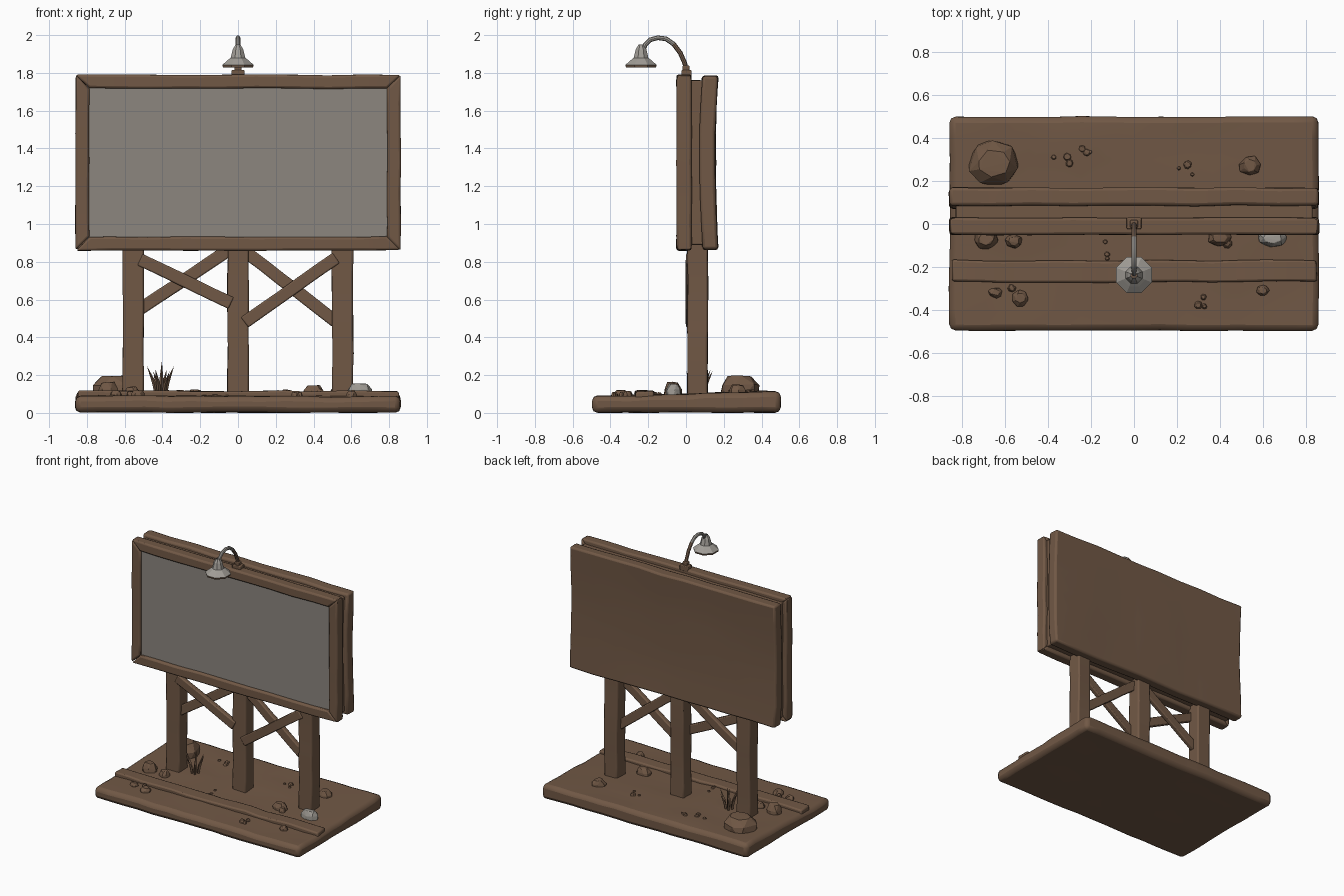
import bpy, bmesh, math, random
from mathutils import Vector, Matrix, noise

if "Cube" in bpy.data.objects:
    bpy.data.objects.remove(bpy.data.objects["Cube"])

random.seed(4)


def material(name, rgb):
    m = bpy.data.materials.new(name)
    m.diffuse_color = (*rgb, 1)
    m.use_nodes = True
    m.node_tree.nodes["Principled BSDF"].inputs["Base Color"].default_value = m.diffuse_color
    return m


WOOD = material("brown wood", (0.165, 0.098, 0.060))
PANEL = material("panel grey", (0.265, 0.240, 0.212))
METAL = material("lamp grey", (0.36, 0.34, 0.31))
RUST = material("rusty brown", (0.19, 0.12, 0.08))
STONE = material("pale stone", (0.33, 0.31, 0.28))


def finish(bm, name, mats, smooth=True, bevel=0.0):
    bmesh.ops.recalc_face_normals(bm, faces=bm.faces)
    me = bpy.data.meshes.new(name)
    bm.to_mesh(me)
    bm.free()
    ob = bpy.data.objects.new(name, me)
    bpy.context.collection.objects.link(ob)
    for m in mats:
        me.materials.append(m)
    if bevel:
        mod = ob.modifiers.new("worn edges", 'BEVEL')
        mod.width, mod.segments = bevel, 2
        mod.limit_method, mod.angle_limit = 'ANGLE', math.radians(50)
    if smooth:
        bpy.ops.object.select_all(action='DESELECT')
        ob.select_set(True)
        bpy.context.view_layer.objects.active = ob
        bpy.ops.object.shade_smooth_by_angle(angle=math.radians(40))
    return ob


def box(name, lo, hi, cuts=(1, 1, 1), wobble=0.006, bevel=0.012, mat=WOOD,
        warp=None, place=None):
    """Worn beam: a cut-up block, optionally warped, placed and roughened."""
    lo, hi = Vector(lo), Vector(hi)
    bm = bmesh.new()
    bmesh.ops.create_cube(bm, size=1)
    for v in bm.verts:
        v.co = Vector([lo[i] + (v.co[i] + 0.5) * (hi[i] - lo[i]) for i in range(3)])
    for ax in range(3):
        for k in range(1, cuts[ax]):
            co, no = Vector(lo), Vector((0, 0, 0))
            co[ax] = lo[ax] + (hi[ax] - lo[ax]) * k / cuts[ax]
            no[ax] = 1
            bmesh.ops.bisect_plane(bm, geom=bm.verts[:] + bm.edges[:] + bm.faces[:],
                                   plane_co=co, plane_no=no)
    for v in bm.verts:
        if warp:
            warp(v.co)
        if place:
            v.co = place @ v.co
        n = noise.noise_vector(v.co * 5 + Vector((len(name) * 3.7, 0, 0)))
        v.co += n * wobble
    return finish(bm, name, [mat], bevel=bevel)


# Ground slab, lower toward the front, and the raised strip across it
def slope_ground(co):
    if co.z > 0.05:
        co.z += 0.012 * min(1, max(-1, co.y * 2.5))
        co.z += 0.008 * noise.noise(co * 7)
    else:
        co.z = 0.003


box("ground_slab", (-0.86, -0.497, 0), (0.86, 0.5, 0.1), (14, 10, 1), 0.005, 0.028,
    warp=slope_ground)
box("ground_strip", (-0.852, -0.27, 0.05), (0.852, -0.17, 0.116), (14, 1, 1), 0.008, 0.01)

# Posts
for side, x in (("left", -0.555), ("middle", 0), ("right", 0.553)):
    box(side + "_post", (x - 0.056, 0.008, 0.06), (x + 0.056, 0.115, 0.95), (1, 1, 7),
        0.006, 0.01)

# Crossed braces between posts: (x, z) ends and depth
braces = [(-0.51, 0.805, -0.045, 0.585, 0.0), (-0.51, 0.555, -0.045, 0.865, 0.034),
          (0.045, 0.485, 0.51, 0.815, 0.0), (0.045, 0.85, 0.51, 0.49, 0.034)]
for i, (x0, z0, x1, z1, y) in enumerate(braces):
    half = math.hypot(x1 - x0, z1 - z0) / 2 + 0.01
    place = (Matrix.Translation(((x0 + x1) / 2, y + 0.016, (z0 + z1) / 2))
             @ Matrix.Rotation(-math.atan2(z1 - z0, x1 - x0), 4, 'Y'))
    box(f"brace_{i + 1}", (-half, -0.018, -0.033), (half, 0.018, 0.033), (5, 1, 1),
        0.004, 0.007, place=place)

# Mitred frame bars around the front panel
X, Z0, Z1, W = 0.86, 0.86, 1.79, 0.072


def mitre_horizontal(inner_z):
    def warp(co):
        if abs(co.z - inner_z) < 1e-4 and abs(co.x) > X - 1e-4:
            co.x -= math.copysign(W, co.x)
    return warp


def mitre_vertical(sign):
    def warp(co):
        if abs(co.x - sign * (X - W)) < 1e-4:
            if co.z > Z1 - 1e-4:
                co.z -= W
            elif co.z < Z0 + 1e-4:
                co.z += W
    return warp


box("frame_top", (-X, -0.05, Z1 - W), (X, 0.03, Z1), (9, 1, 1), 0.005, 0.012,
    warp=mitre_horizontal(Z1 - W))
box("frame_bottom", (-X, -0.05, Z0), (X, 0.03, Z0 + W), (9, 1, 1), 0.005, 0.012,
    warp=mitre_horizontal(Z0 + W))
for side, s in (("left", -1), ("right", 1)):
    a, b = sorted((s * X, s * (X - W)))
    box("frame_" + side, (a, -0.05, Z0), (b, 0.03, Z1), (1, 1, 6), 0.005, 0.012,
        warp=mitre_vertical(s))

# Blank sign panel, core board and bowed back board
box("sign_panel", (-0.8, -0.028, 0.92), (0.8, 0.0, 1.73), wobble=0, bevel=0, mat=PANEL)
box("core_board", (-0.83, 0.0, 0.89), (0.83, 0.1, 1.76), (6, 1, 4), 0.004, 0.006)


def bow(co):
    t = (co.z - 1.325) / 0.465
    co.y -= 0.016 * (1 - t * t)


box("back_board", (-X, 0.088, 0.865), (X, 0.17, 1.785), (9, 1, 6), 0.008, 0.014, warp=bow)

# Lamp mount and curved pipe
box("lamp_mount", (-0.034, -0.024, 1.775), (0.034, 0.03, 1.815), wobble=0, bevel=0.005)
box("lamp_socket", (-0.018, -0.018, 1.80), (0.018, 0.018, 1.84), wobble=0, bevel=0.006)
path = [(0.0, 1.81), (-0.006, 1.85), (-0.03, 1.905), (-0.065, 1.952), (-0.105, 1.98),
        (-0.15, 1.986), (-0.19, 1.975), (-0.215, 1.95), (-0.232, 1.91)]
bm = bmesh.new()
rings = []
for i, (y, z) in enumerate(path):
    a, b = path[max(0, i - 1)], path[min(len(path) - 1, i + 1)]
    t = Vector((0, b[0] - a[0], b[1] - a[1])).normalized()
    n = t.cross(Vector((1, 0, 0)))
    r = 0.0125
    rings.append([bm.verts.new(Vector((0, y, z)) + Vector((r * math.cos(k * math.pi / 4), 0, 0))
                               + n * r * math.sin(k * math.pi / 4)) for k in range(8)])
for i, (p, q) in enumerate(zip(rings, rings[1:])):
    for k in range(8):
        f = bm.faces.new((p[k], p[(k + 1) % 8], q[(k + 1) % 8], q[k]))
        f.material_index = 1 if i < 3 else 0
finish(bm, "lamp_pipe", [METAL, RUST])

# Eight-sided lamp shade: grey outside, rusty rim and inside
profile = [(0.014, 1.95), (0.030, 1.925), (0.042, 1.88), (0.058, 1.868), (0.090, 1.842),
           (0.086, 1.829), (0.050, 1.855), (0.0, 1.872)]
bm = bmesh.new()
rings = [[bm.verts.new((r * math.cos((k + .5) * math.pi / 4),
                        -0.238 + r * math.sin((k + .5) * math.pi / 4), z))
          for k in range(8)] for r, z in profile]
for i, (p, q) in enumerate(zip(rings, rings[1:])):
    for k in range(8):
        f = bm.faces.new((p[k], p[(k + 1) % 8], q[(k + 1) % 8], q[k]))
        f.material_index = 1 if i >= 4 else 0
bmesh.ops.remove_doubles(bm, verts=bm.verts, dist=1e-4)
finish(bm, "lamp_shade", [METAL, RUST], smooth=False)


# Rocks: faceted hulls half sunk in the ground
def rock(name, x, y, rx, ry, top, mat=WOOD):
    bm = bmesh.new()
    for level, scale in ((0.07, 1.0), (0.07 + (top - 0.07) * 0.65, 0.95), (top, 0.6)):
        turn = random.random()
        for k in range(7):
            a = (k + turn + random.uniform(-.2, .2)) * math.tau / 7
            s = scale * random.uniform(0.88, 1.05)
            bm.verts.new((x + rx * s * math.cos(a), y + ry * s * math.sin(a),
                          level - random.uniform(0, 0.1) * (top - 0.07)))
    bmesh.ops.convex_hull(bm, input=bm.verts[:])
    finish(bm, name, [mat], smooth=False, bevel=0.003)


rocks = [(-0.655, 0.285, 0.125, 0.11, 0.198), (0.54, 0.272, 0.055, 0.05, 0.15),
         (-0.69, -0.07, 0.06, 0.05, 0.165), (-0.56, -0.08, 0.042, 0.035, 0.14),
         (0.40, -0.065, 0.06, 0.04, 0.148), (0.435, -0.09, 0.025, 0.025, 0.128),
         (-0.53, -0.345, 0.04, 0.042, 0.122), (-0.645, -0.32, 0.036, 0.028, 0.118),
         (0.60, -0.31, 0.032, 0.028, 0.118), (-0.57, -0.30, 0.022, 0.02, 0.115)]
for i, r in enumerate(rocks):
    rock(f"rock_{i + 1}", *r)
rock("pale_rock", 0.645, -0.065, 0.075, 0.045, 0.157, STONE)
clusters = [(-0.33, 0.3), (-0.2, 0.35), (0.24, 0.23), (-0.12, -0.12), (0.33, -0.36)]
for i in range(15):
    cx, cy = clusters[i % 5]
    r = random.uniform(0.012, 0.024)
    rock(f"pebble_{i + 1}", cx + random.uniform(-.05, .05), cy + random.uniform(-.05, .05),
         r, r, 0.108 + 0.012 * (cy > 0) + r * 0.2)

# Grass tuft: (lean x, lean y, tip height)
bm = bmesh.new()
for lx, ly, h in [(-0.075, 0.0, 0.25), (-0.04, 0.07, 0.22), (-0.03, -0.06, 0.235),
                  (0.005, 0.01, 0.275), (0.03, 0.06, 0.23), (0.045, -0.07, 0.22),
                  (0.07, 0.01, 0.25)]:
    base = Vector((-0.408 + lx * 0.3, 0.07 + ly * 0.3, 0.09))
    tip = Vector((-0.408 + lx, 0.07 + ly, h))
    mid = base.lerp(tip, 0.45) + Vector((-lx, -ly, 0)) * 0.12
    low, high = [[bm.verts.new(c + Vector((w * math.cos(k * math.pi / 2),
                                           w * math.sin(k * math.pi / 2), 0)))
                  for k in range(4)] for c, w in ((base, 0.009), (mid, 0.011))]
    end = bm.verts.new(tip)
    for k in range(4):
        j = (k + 1) % 4
        bm.faces.new((low[k], low[j], high[j], high[k]))
        bm.faces.new((high[k], high[j], end))
finish(bm, "grass_tuft", [WOOD], smooth=False)
